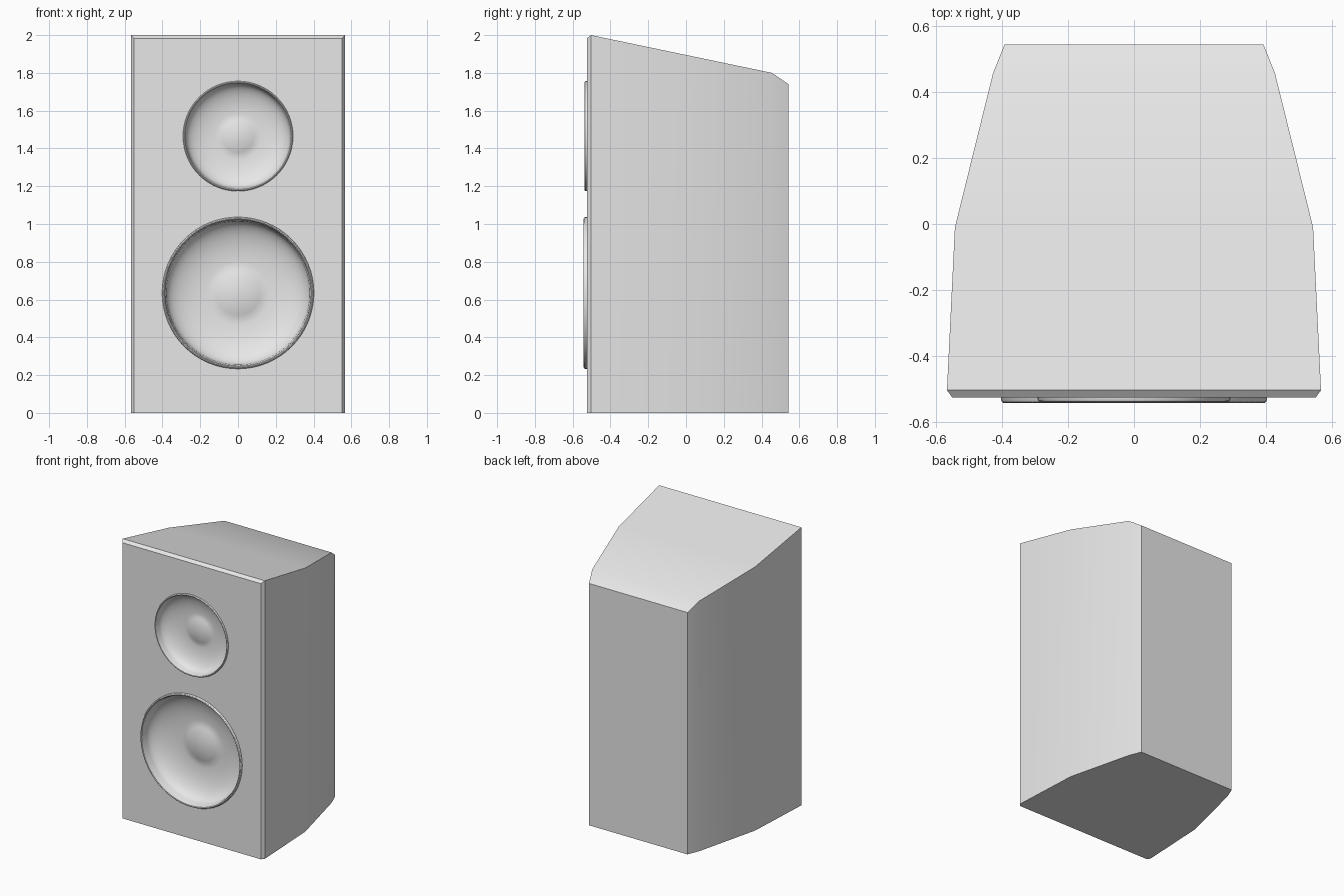
import bpy, bmesh, math

cube = bpy.data.objects.get("Cube")
if cube:
    bpy.data.objects.remove(cube, do_unlink=True)

grey = bpy.data.materials.new("light_grey")
grey.use_nodes = True
colour = (0.8, 0.8, 0.8, 1)
grey.diffuse_color = colour
grey.node_tree.nodes["Principled BSDF"].inputs["Base Color"].default_value = colour

FRONT = -0.525
SEGMENTS = 64


def make_object(name, bm):
    bmesh.ops.recalc_face_normals(bm, faces=bm.faces)
    mesh = bpy.data.meshes.new(name)
    bm.to_mesh(mesh)
    bm.free()
    mesh.materials.append(grey)
    obj = bpy.data.objects.new(name, mesh)
    bpy.context.collection.objects.link(obj)
    return obj


def activate(obj):
    bpy.ops.object.select_all(action='DESELECT')
    obj.select_set(True)
    bpy.context.view_layer.objects.active = obj


def smooth(obj):
    activate(obj)
    bpy.ops.object.shade_smooth_by_angle(angle=math.radians(30))


def lathe(name, profile, z, scale):
    """Spin (radius, offset behind front panel) points about a y axis."""
    bm = bmesh.new()
    verts = [bm.verts.new((r * scale, FRONT + d * scale, z)) for r, d in profile]
    edges = [bm.edges.new(pair) for pair in zip(verts, verts[1:])]
    bmesh.ops.spin(bm, geom=verts + edges, cent=(0, 0, z), axis=(0, 1, 0),
                   angle=math.tau, steps=SEGMENTS)
    bmesh.ops.remove_doubles(bm, verts=bm.verts, dist=1e-5)
    return make_object(name, bm)


# Cabinet: lofted front to back through (y, half width, top height)
stations = [(FRONT, 0.55, 1.983), (-0.503, 0.566, 2.0), (-0.01, 0.542, 1.897),
            (0.455, 0.427, 1.80), (0.543, 0.392, 1.74)]
bm = bmesh.new()
rings = [[bm.verts.new(p) for p in ((-w, y, 0), (w, y, 0), (w, y, h), (-w, y, h))]
         for y, w, h in stations]
for a, b in zip(rings, rings[1:]):
    for i in range(4):
        j = (i + 1) % 4
        bm.faces.new((a[i], a[j], b[j], b[i]))
bm.faces.new(rings[0])
bm.faces.new(rings[-1])
cabinet = make_object("cabinet", bm)

# Drivers: rounded lip, curved cone and shallow dust cap
lip = [(0.39, 0.02), (0.402, 0.01), (0.402, -0.008), (0.399, -0.014),
       (0.394, -0.017), (0.389, -0.014), (0.386, -0.006), (0.384, 0.01)]
cone = [(0.14 + 0.24 * math.cos(t), 0.02 + 0.105 * math.sin(t))
        for t in (math.pi / 2 * i / 14 for i in range(15))]
cap = [(0.14 * (1 - i / 6), 0.125 - 0.025 * (1 - (1 - i / 6) ** 2))
       for i in range(1, 7)]
hole = [(0, -0.1), (0.393, -0.1), (0.393, 0.16), (0, 0.16)]

for name, z, scale in (("woofer", 0.635, 1.0), ("tweeter", 1.465, 0.725)):
    cutter = lathe(name + "_cutter", hole, z, scale)
    cutter.hide_render = True
    cut = cabinet.modifiers.new("driver_hole", 'BOOLEAN')
    cut.operation = 'DIFFERENCE'
    cut.solver = 'EXACT'
    cut.object = cutter
    activate(cabinet)
    bpy.ops.object.modifier_apply(modifier=cut.name)
    bpy.data.objects.remove(cutter, do_unlink=True)
    smooth(lathe(name, lip + cone + cap, z, scale))

smooth(cabinet)
